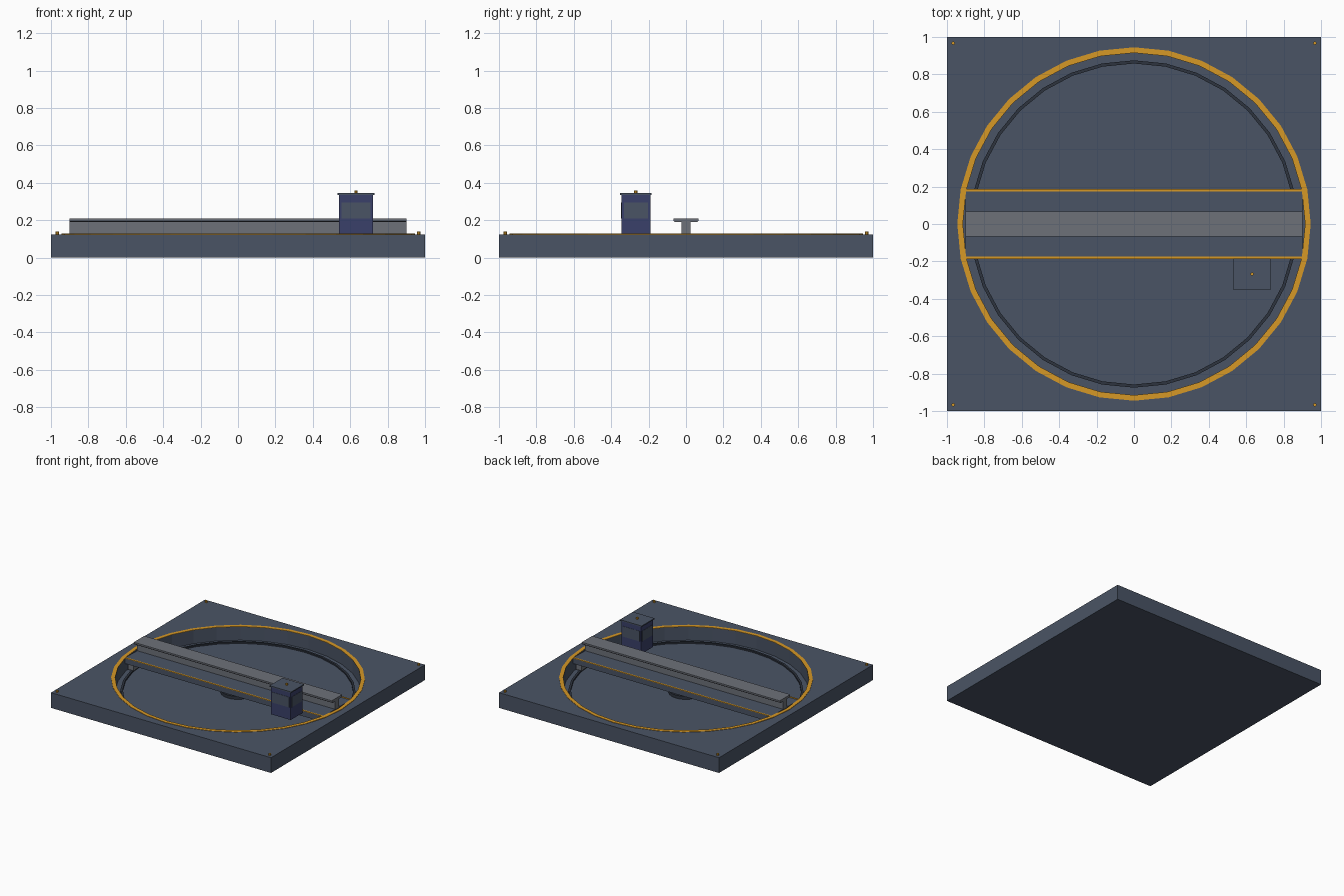
import bpy
import bmesh
from math import cos, sin, tau

if "Cube" in bpy.data.objects:
    bpy.data.objects.remove(bpy.data.objects["Cube"], do_unlink=True)

SEGMENTS = 32
TOP = 0.125      # ground level of the slab
FLOOR = 0.015    # pit floor
PIT = 0.915      # pit radius


def material(name, *rgb):
    """Flat material from 0-255 screen values."""
    linear = [((c / 255 + 0.055) / 1.055) ** 2.4 for c in rgb] + [1]
    mat = bpy.data.materials.new(name)
    mat.use_nodes = True
    mat.diffuse_color = linear
    mat.node_tree.nodes["Principled BSDF"].inputs["Base Color"].default_value = linear
    return mat


slate = material("slate", 74, 84, 101)
dark = material("dark_steel", 45, 51, 62)
grey = material("grey_steel", 109, 113, 121)
navy = material("navy", 58, 64, 106)
amber = material("amber", 214, 152, 38)


def finish(name, bm, mat):
    bmesh.ops.recalc_face_normals(bm, faces=bm.faces)
    mesh = bpy.data.meshes.new(name)
    bm.to_mesh(mesh)
    bm.free()
    mesh.materials.append(mat)
    obj = bpy.data.objects.new(name, mesh)
    bpy.context.collection.objects.link(obj)
    return obj


def box(name, mat, x, y, z):
    """Box from (low, high) pairs."""
    bm = bmesh.new()
    bmesh.ops.create_cube(bm, size=1)
    for v in bm.verts:
        for i, (low, high) in enumerate((x, y, z)):
            v.co[i] = low if v.co[i] < 0 else high
    return finish(name, bm, mat)


def circle(bm, radius, z, n=SEGMENTS):
    return [bm.verts.new((radius * cos(tau * i / n), radius * sin(tau * i / n), z))
            for i in range(n)]


def bridge(bm, a, b):
    for i in range(len(a)):
        j = (i + 1) % len(a)
        bm.faces.new((a[i], a[j], b[j], b[i]))


def ring(name, mat, inner, outer, low, high):
    bm = bmesh.new()
    loops = [circle(bm, r, z) for r, z in
             ((inner, low), (outer, low), (outer, high), (inner, high))]
    for i in range(4):
        bridge(bm, loops[i], loops[(i + 1) % 4])
    return finish(name, bm, mat)


def cylinder(name, mat, radius, low, high, n=SEGMENTS):
    bm = bmesh.new()
    a, b = circle(bm, radius, low, n), circle(bm, radius, high, n)
    bridge(bm, a, b)
    bm.faces.new(a)
    bm.faces.new(b)
    return finish(name, bm, mat)


# Square slab with a round pit
bm = bmesh.new()
square = ((-1, -1), (1, -1), (1, 1), (-1, 1))
bottom = [bm.verts.new((x, y, 0)) for x, y in square]
upper = [bm.verts.new((x, y, TOP)) for x, y in square]
bridge(bm, bottom, upper)
bm.faces.new(bottom)
rim, pit_floor = circle(bm, PIT, TOP), circle(bm, PIT, FLOOR)
bridge(bm, rim, pit_floor)
bm.faces.new(pit_floor)
# the top face: each corner fans out to its quarter of the rim
quarter = SEGMENTS // 4
for k in range(4):
    corner = upper[(k + 2) % 4]
    for i in range(k * quarter, (k + 1) * quarter):
        bm.faces.new((corner, rim[i], rim[(i + 1) % SEGMENTS]))
    bm.faces.new((corner, rim[k * quarter], upper[(k + 1) % 4]))
finish("slab", bm, slate)

# Painted rim and the running rail in the pit
ring("rim_stripe", amber, PIT, 0.945, TOP - 0.002, TOP + 0.003)
ring("pit_rail", dark, 0.858, 0.875, FLOOR - 0.002, FLOOR + 0.012)

# Bridge deck on its pivot
box("bridge_deck", slate, (-0.9, 0.9), (-0.185, 0.185), (0.08, TOP - 0.001))
cylinder("pivot", dark, 0.13, FLOOR - 0.002, 0.04)
cylinder("pivot_post", grey, 0.07, 0.03, 0.085)
for side, s in (("left", 1), ("right", -1)):
    for end, y in (("front", -0.12), ("back", 0.12)):
        box(f"{side}_{end}_truck", grey, sorted((s * 0.84, s * 0.89)),
            (y - 0.04, y + 0.04), (FLOOR + 0.01, 0.082))
for end, y in (("front", -0.18), ("back", 0.18)):
    box(f"{end}_deck_stripe", amber, (-0.905, 0.905),
        (y - 0.006, y + 0.006), (TOP - 0.002, TOP + 0.003))

# T-shaped track beam, extruded along the bridge
half = [(0.025, TOP - 0.002), (0.025, 0.19), (0.06, 0.19), (0.068, 0.197), (0.068, 0.21)]
profile = half + [(-y, z) for y, z in reversed(half)]
bm = bmesh.new()
ends = [[bm.verts.new((x, y, z)) for y, z in profile] for x in (-0.9, 0.9)]
bridge(bm, *ends)
for loop in ends:
    bm.faces.new(loop)
finish("track_beam", bm, grey)

# Control cabin with a window on each side
CX, CY, HX, HY = 0.631, -0.268, 0.09, 0.077
box("cabin", navy, (CX - HX, CX + HX), (CY - HY, CY + HY), (0.11, 0.338))
box("cabin_roof", slate, (CX - 0.098, CX + 0.098), (CY - 0.084, CY + 0.084), (0.336, 0.345))
for name, s in (("front", -1), ("back", 1)):
    y = CY + s * HY
    box(f"cabin_{name}_window", slate, (CX - 0.077, CX + 0.077),
        (y - 0.002, y + 0.002), (0.21, 0.295))
for name, s in (("right", -1), ("left", 1)):
    x = CX + s * HX
    box(f"cabin_{name}_window", slate, (x - 0.002, x + 0.002),
        (CY - 0.064, CY + 0.064), (0.21, 0.295))

# Small marker lamps on the cabin and the slab corners
lamps = [("cabin_lamp", CX, CY, 0.344)]
lamps += [(f"corner_lamp_{i + 1}", x * 0.967, y * 0.967, TOP - 0.001)
          for i, (x, y) in enumerate(square)]
for name, x, y, z in lamps:
    cylinder(name, amber, 0.009, z, z + 0.015, 8).location = (x, y, 0)
